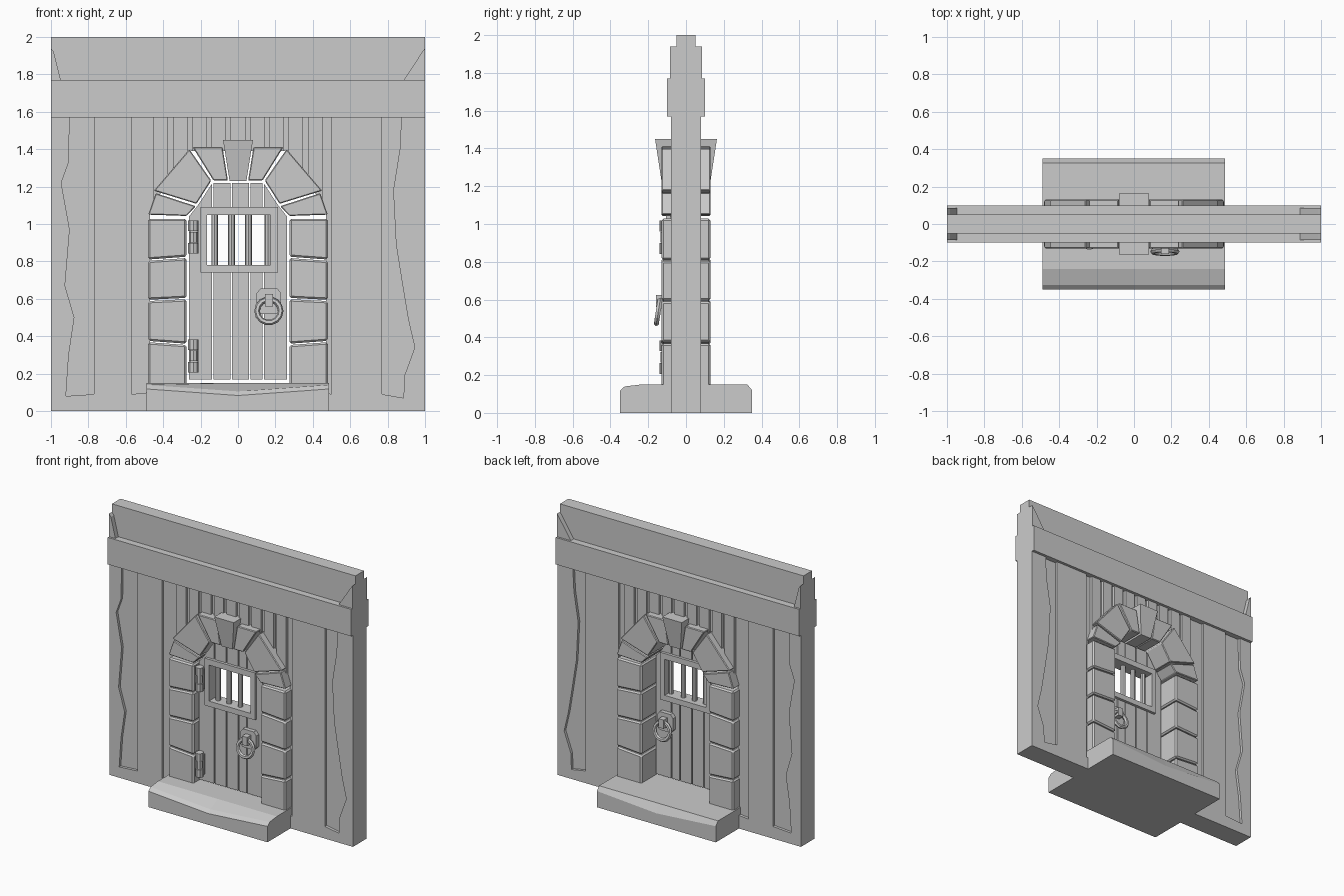
import bpy, bmesh, math
from mathutils import Matrix

if "Cube" in bpy.data.objects:
    bpy.data.objects.remove(bpy.data.objects["Cube"], do_unlink=True)

GREY = (0.6, 0.6, 0.6, 1)
mat = bpy.data.materials.new("plain_grey")
mat.use_nodes = True
mat.diffuse_color = GREY
mat.node_tree.nodes["Principled BSDF"].inputs["Base Color"].default_value = GREY


def finish(name, bm, bevel=0):
    bmesh.ops.recalc_face_normals(bm, faces=bm.faces)
    me = bpy.data.meshes.new(name)
    bm.to_mesh(me)
    bm.free()
    me.materials.append(mat)
    ob = bpy.data.objects.new(name, me)
    bpy.context.collection.objects.link(ob)
    if bevel:
        mod = ob.modifiers.new("bevel", "BEVEL")
        mod.width, mod.segments = bevel, 1
    return ob


def add_prism(bm, pts, y0, y1):
    """Extrude an x-z outline from y0 to y1."""
    face = bm.faces.new([bm.verts.new((x, y0, z)) for x, z in pts])
    ext = bmesh.ops.extrude_face_region(bm, geom=[face])
    verts = [g for g in ext["geom"] if isinstance(g, bmesh.types.BMVert)]
    bmesh.ops.translate(bm, verts=verts, vec=(0, y1 - y0, 0))


def prism(name, pts, y0, y1, bevel=0):
    bm = bmesh.new()
    add_prism(bm, pts, y0, y1)
    return finish(name, bm, bevel)


def rect(x0, x1, z0, z1):
    return [(x0, z0), (x1, z0), (x1, z1), (x0, z1)]


def flip(pts):
    return [(-x, z) for x, z in pts]


def cylinder(name, x, y, z, r, h, sides=8):
    bm = bmesh.new()
    bmesh.ops.create_cone(bm, cap_ends=True, segments=sides, radius1=r, radius2=r,
                          depth=h, matrix=Matrix.Translation((x, y, z)))
    return finish(name, bm)


# Wall core, with the doorway left open
half = [(-0.47, 0.005), (-0.47, 1.06), (-0.42, 1.17), (-0.25, 1.39)]
prism("wall_core", [(-0.995, 1.7), (-0.995, 0.005)] + half + flip(half[::-1])
      + [(0.995, 0.005), (0.995, 1.7)], -0.06, 0.06)

# Raised wall boards with a split, jagged inner edge
left_jag = [(-0.92, 0.08), (-0.905, 0.3), (-0.875, 0.5), (-0.925, 0.67), (-0.9, 0.97),
            (-0.945, 1.22), (-0.905, 1.33), (-0.9, 1.6)]
right_jag = [(0.885, 0.07), (0.89, 0.19), (0.945, 0.34), (0.91, 0.49), (0.88, 0.67),
             (0.845, 0.89), (0.83, 1.18), (0.865, 1.4), (0.875, 1.6)]
for name, s, jag, edge in (("left", 1, right_jag, 0.5), ("right", -1, left_jag, 0.57)):
    pts = [(s, 0), (s * 0.47, 0), (s * 0.47, 0.1), (s * edge, 0.09), (s * edge, 1.6),
           (s * 0.77, 1.6), (s * 0.77, 0.09)] + jag + [(s, 1.6)]
    prism(name + "_wall_board", pts, -0.08, 0.08)

# Short planks above the arch
ARCH = [(0, 1.39), (0.25, 1.39), (0.42, 1.17), (0.47, 1.06)]


def arch_height(x):
    x = min(abs(x), 0.469)
    for (x0, z0), (x1, z1) in zip(ARCH, ARCH[1:]):
        if x <= x1:
            return z0 + (z1 - z0) * (x - x0) / (x1 - x0)


for i in range(9):
    c = -0.412 + i * 0.103
    a, b = c - 0.039, c + 0.039
    base = [(x, arch_height(x)) for x in (a, b)]
    if a < 0.25 < b or a < -0.25 < b:
        base.insert(1, (math.copysign(0.25, c), 1.39))
    prism("upper_plank", base + [(b, 1.6), (a, 1.6)], -0.08, 0.08)

# Beams and broken board ends on top
prism("cross_beam", rect(-1, 1, 1.57, 1.77), -0.1, 0.1)
prism("top_beam", rect(-1, 1, 1.75, 2), -0.05, 0.05)
prism("right_beam_splinter", [(-1, 1.76), (-0.945, 1.76), (-0.985, 1.92), (-1, 1.94)], -0.085, 0.085)
prism("left_beam_splinter", [(1, 1.76), (0.88, 1.76), (0.985, 1.92), (1, 1.94)], -0.085, 0.085)

# Jamb stones and arch stones
JOINTS = [(0.14, 0.14), (0.375, 0.36), (0.595, 0.605), (0.81, 0.825), (1.035, 1.035)]
VOUSSOIRS = [
    [(-0.48, 1.05), (-0.275, 1.043), (-0.225, 1.095), (-0.44, 1.165)],
    [(-0.45, 1.178), (-0.222, 1.108), (-0.143, 1.232), (-0.26, 1.4)],
    [(-0.243, 1.412), (-0.131, 1.232), (-0.054, 1.232), (-0.083, 1.412)],
]
for side, turn in (("right", lambda p: p), ("left", flip)):
    for (o0, i0), (o1, i1) in zip(JOINTS, JOINTS[1:]):
        stone = [(-0.48, o0), (-0.275, i0), (-0.275, i1 - 0.007), (-0.48, o1 - 0.007)]
        prism(side + "_jamb_stone", turn(stone), -0.13, 0.13, 0.01)
    for stone in VOUSSOIRS:
        prism(side + "_arch_stone", turn(stone), -0.13, 0.13, 0.005)
key = prism("keystone", [(-0.045, 1.23), (0.045, 1.23), (0.08, 1.45), (-0.08, 1.45)], -0.13, 0.13)
for v in key.data.vertices:
    if v.co.z > 1.4:
        v.co.y *= 1.26

# Doorstep with a worn front edge
bm = bmesh.new()
rings = []
for x, wear in ((-0.49, 0), (0, 0.035), (0.487, 0)):
    outline = [(-0.35, 0), (-0.35, 0.118 - wear), (-0.325, 0.14 - wear), (-0.24, 0.15),
               (0.325, 0.15), (0.35, 0.12 - wear), (0.35, 0)]
    rings.append([bm.verts.new((x, y, z)) for y, z in outline])
for a, b in zip(rings, rings[1:]):
    for i in range(len(a)):
        j = (i + 1) % len(a)
        bm.faces.new((a[i], a[j], b[j], b[i]))
bm.faces.new(rings[0])
bm.faces.new(rings[-1])
finish("doorstep", bm)

# Door planks, notched around the window
BACK, FRONT = -0.02, -0.085
edge_plank = [(-0.262, 0.168), (-0.139, 0.168), (-0.139, 0.765), (-0.18, 0.765), (-0.18, 1.06),
              (-0.139, 1.06), (-0.139, 1.215), (-0.215, 1.1), (-0.262, 1.04)]
prism("right_door_plank", edge_plank, FRONT, BACK)
prism("left_door_plank", flip(edge_plank), FRONT, BACK)
for x in (-0.131, -0.032, 0.067):
    w = 0.091 if x < 0.06 else 0.064
    prism("door_plank_lower", rect(x, x + w, 0.168, 0.765), FRONT, BACK)
    prism("door_plank_upper", rect(x, x + w, 1.06, 1.22), FRONT, BACK)

# Window frame and bars
bm = bmesh.new()
for r in (rect(-0.2, 0.213, 0.74, 0.78), rect(-0.2, 0.213, 1.047, 1.09),
          rect(-0.2, -0.165, 0.78, 1.047), rect(0.175, 0.213, 0.78, 1.047)):
    add_prism(bm, r, -0.105, 0)
finish("window_frame", bm)
for x in (-0.125, -0.035, 0.056, 0.16):
    cylinder("window_bar", x, -0.052, 0.91, 0.018, 0.3)

# Hinges
for z in (0.295, 0.93):
    prism("hinge_plate", rect(-0.255, -0.21, z - 0.075, z + 0.075), -0.1, -0.08)
    for k in (-1, 0, 1):
        cylinder("hinge_knuckle", -0.238, -0.112, z + k * 0.06, 0.028 if k else 0.024, 0.057)

# Ring handles on both faces of the door
for name, s, y in (("front", -1, FRONT), ("back", 1, BACK)):
    plate = [(0.1, 0.54), (0.12, 0.52), (0.21, 0.52), (0.23, 0.54),
             (0.23, 0.63), (0.21, 0.655), (0.12, 0.655), (0.1, 0.63)]
    prism(name + "_handle_plate", plate, y - s * 0.005, y + s * 0.03)
    prism(name + "_handle_loop", rect(0.145, 0.187, 0.56, 0.625), y + s * 0.02, y + s * 0.075)
    bpy.ops.mesh.primitive_torus_add(
        major_segments=14, minor_segments=6, major_radius=0.063, minor_radius=0.015,
        location=(0.165, y + s * 0.062, 0.535), rotation=(math.radians(90 + s * 9), 0, 0))
    ring = bpy.context.object
    ring.name = name + "_handle_ring"
    ring.data.materials.append(mat)
